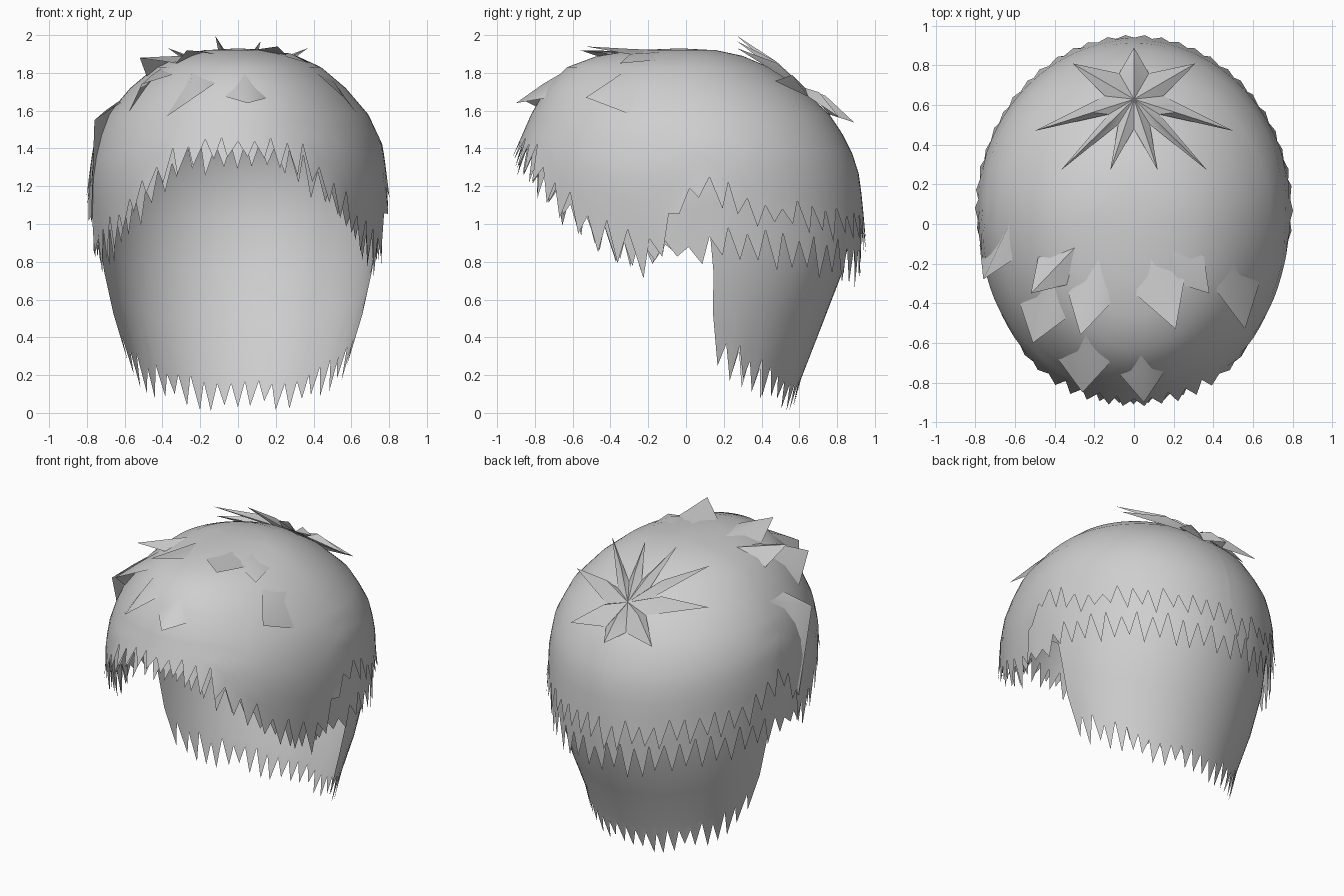
import bpy, math, random

if "Cube" in bpy.data.objects:
    bpy.data.objects.remove(bpy.data.objects["Cube"])

random.seed(4)
grey = bpy.data.materials.new("light grey hair")
grey.diffuse_color = (0.62, 0.62, 0.62, 1)
grey.use_nodes = True
grey.node_tree.nodes["Principled BSDF"].inputs["Base Color"].default_value = grey.diffuse_color

# Horizontal sections: height, half width, front y, back y
DOME = [(1.92, .18, -.28, .16), (1.89, .31, -.47, .30), (1.83, .44, -.63, .44),
        (1.72, .57, -.74, .61), (1.58, .69, -.82, .76), (1.42, .765, -.89, .865),
        (1.25, .79, -.93, .92), (1.05, .785, -.93, .94), (.85, .765, -.90, .94),
        (.55, .72, -.85, .90)]
NECK = DOME[:6] + [(1.2, .78, -.92, .92), (.95, .765, -.9, .91), (.75, .735, -.8, .855),
                   (.5, .68, -.7, .76), (.25, .60, -.6, .655), (0, .55, -.5, .58)]

# Hems: angle from the front, notch height, tip height
TOP_HEM = [(0, 1.45, 1.33), (20, 1.43, 1.31), (30, 1.38, 1.24), (38, 1.25, 1.12),
           (50, 1.10, .96), (61, 1.0, .84), (69, .96, .78), (73, .94, .6), (77, 1.0, .85),
           (82, 1.1, 1.0), (90, 1.28, 1.15), (100, 1.2, 1.08), (111, 1.12, 1.0),
           (135, 1.08, .95), (180, 1.02, .87)]
FRINGE_HEM = [(0, 1.42, 1.32), (22, 1.40, 1.27), (36, 1.24, 1.1), (50, 1.08, .95),
              (62, .97, .82), (76, .92, .78)]
MID_HEM = [(70, .92, .83), (88, .90, .81), (96, .98, .82), (110, .95, .78),
           (135, .92, .75), (160, .88, .68), (180, .86, .72)]
NECK_HEM = [(92, .52, .38), (97, .42, .24), (108, .33, .17), (125, .25, .12),
            (150, .18, .06), (180, .14, .02)]


def lerp_table(table, key):
    """Interpolate the rows of a table that is sorted by its first column."""
    rows = sorted(table)
    if key <= rows[0][0]:
        return rows[0][1:]
    for p, q in zip(rows, rows[1:]):
        if key <= q[0]:
            t = (key - p[0]) / (q[0] - p[0])
            return [u + (v - u) * t for u, v in zip(p[1:], q[1:])]
    return rows[-1][1:]


def section(rings, z):
    w, front, back = lerp_table(rings, z)
    yc = (front + back) / 2 + .08
    return w, yc, yc - front, back - yc


def on_shell(rings, deg, z, offset):
    w, yc, rf, rb = section(rings, z)
    a = math.radians(deg)
    r = rf if math.cos(a) > 0 else rb
    return ((w + offset) * math.sin(a), yc - (r + offset) * math.cos(a), z)


def dome_z(x, y):
    """Height of the dome above a ground point."""
    lo, hi = 1.0, 1.92
    for _ in range(24):
        z = (lo + hi) / 2
        w, yc, rf, rb = section(DOME, z)
        r = rf if y < yc else rb
        inside = (x / w) ** 2 + ((y - yc) / r) ** 2 < 1
        lo, hi = (z, hi) if inside else (lo, z)
    return lo


def make(name, verts, faces, angle=50):
    mesh = bpy.data.meshes.new(name)
    mesh.from_pydata(verts, [], faces)
    mesh.materials.append(grey)
    obj = bpy.data.objects.new(name, mesh)
    bpy.context.collection.objects.link(obj)
    bpy.ops.object.select_all(action='DESELECT')
    obj.select_set(True)
    bpy.context.view_layer.objects.active = obj
    bpy.ops.object.shade_smooth_by_angle(angle=math.radians(angle))
    return obj


def hair_layer(name, rings, hem, a0, a1, teeth, top, offset=0, flare=.015, apex=None):
    """Curved sheet of hair that ends in a ragged row of points."""
    cols, verts, faces = teeth * 2, [], []
    fixed = [r[0] for r in rings if top >= r[0] >= 1.55]
    steps = 5
    rows = len(fixed) + steps + 1
    for i in range(cols + 1):
        deg = a0 + (a1 - a0) * i / cols
        notch, tip = lerp_table(hem, abs(deg) if deg <= 180 else 360 - deg)
        low = notch + .04
        for z in fixed:
            verts.append(on_shell(rings, deg, z, offset))
        for k in range(1, steps + 1):
            z = fixed[-1] + (low - fixed[-1]) * k / steps
            verts.append(on_shell(rings, deg, z, offset))
        if i % 2:
            z, out = tip + random.uniform(-.04, .03), flare
            deg += random.uniform(-.8, .8)
        else:
            z, out = notch + random.uniform(-.03, .03), 0
        verts.append(on_shell(rings, deg, max(z, 0), offset + out))
    for i in range(cols):
        for k in range(rows - 1):
            p, q = i * rows + k, (i + 1) * rows + k
            faces.append((p, p + 1, q + 1, q))
    if apex:
        verts.append(apex)
        faces += [(len(verts) - 1, i * rows, (i + 1) * rows) for i in range(cols)]
    return make(name, verts, faces)


# Hair layers from the outside in
hair_layer("top_hair", DOME, TOP_HEM, -180, 180, 54, 1.92, apex=(0, -.03, 1.93))
hair_layer("fringe_underlayer", DOME, FRINGE_HEM, -76, 76, 25, 1.6, offset=-.02, flare=.01)
hair_layer("middle_hair", DOME, MID_HEM, 71, 289, 31, 1.6, offset=-.012)
hair_layer("neck_hair", NECK, NECK_HEM, 93, 267, 23, 1.75, offset=-.025, flare=.005)

# Crown star: folded spikes on a tilted plane
CX, CY = 0, .63


def star_point(x, y, lift):
    return (x, y, 1.72 - .7 * (y - CY) - .3 * x * x + lift)


half = [(0, .89), (.31, .81), (.5, .47), (.37, .27), (.12, .27)]
tips = half + [(-x, y) for x, y in reversed(half[1:])]
verts, faces = [star_point(CX, CY, .0)], []
n = len(tips)
for i, (x, y) in enumerate(tips):
    nx, ny = tips[(i + 1) % n]
    d1, d2 = math.hypot(x, y - CY), math.hypot(nx, ny - CY)
    vx, vy = x / d1 + nx / d2, (y - CY) / d1 + (ny - CY) / d2
    s = .15 / math.hypot(vx, vy)
    verts.append(star_point(x, y, .028 if x < 0 and y < .3 and x > -.2 else 0))
    verts.append(star_point(CX + x * .42, CY + (y - CY) * .42, .035))
    gx, gy = vx * s, CY + vy * s
    verts.append((gx, gy, dome_z(gx, gy) + .006))
for i in range(n):
    t, r, v = 1 + 3 * i, 2 + 3 * i, 3 + 3 * i
    pv = 3 + 3 * ((i - 1) % n)
    faces += [(0, r, pv), (0, v, r), (r, t, pv), (r, v, t)]
star = make("crown_star", verts, [f[::-1] for f in faces], 30)

# Front tufts: tip, root on the dome, half width
TUFTS = [((-.52, -.35, 1.88), (-.28, -.10), .10), ((-.27, -.56, 1.92), (-.17, -.15), .11),
         ((.21, -.53, 1.94), (.04, -.05), .13), ((.38, -.35, 1.85), (.15, -.08), .10),
         ((.56, -.53, 1.67), (.48, -.06), .11), ((-.76, -.28, 1.55), (-.62, .02), .09),
         ((-.51, -.60, 1.74), (-.40, -.25), .12), ((-.26, -.85, 1.65), (-.24, -.50), .13),
         ((.05, -.90, 1.64), (.03, -.58), .11)]
for i, (tip, root, width) in enumerate(TUFTS):
    dx, dy = tip[0] - root[0], tip[1] - root[1]
    length = math.hypot(dx, dy)
    sx, sy = -dy / length * width, dx / length * width
    mx, my = root[0] + dx * .55, root[1] + dy * .55
    verts = [(*root, dome_z(*root) - .004)]
    for s in (1, 0, -1):
        x, y = mx + s * sx, my + s * sy
        ridge = (verts[0][2] + tip[2]) / 2
        z = dome_z(x, y)
        verts.append((x, y, z + .004 if s else max(z + .015, ridge)))
    verts.append(tip)
    make(f"front_tuft_{i + 1}", verts, [(0, 2, 1), (0, 3, 2), (1, 2, 4), (2, 3, 4)], 60)
